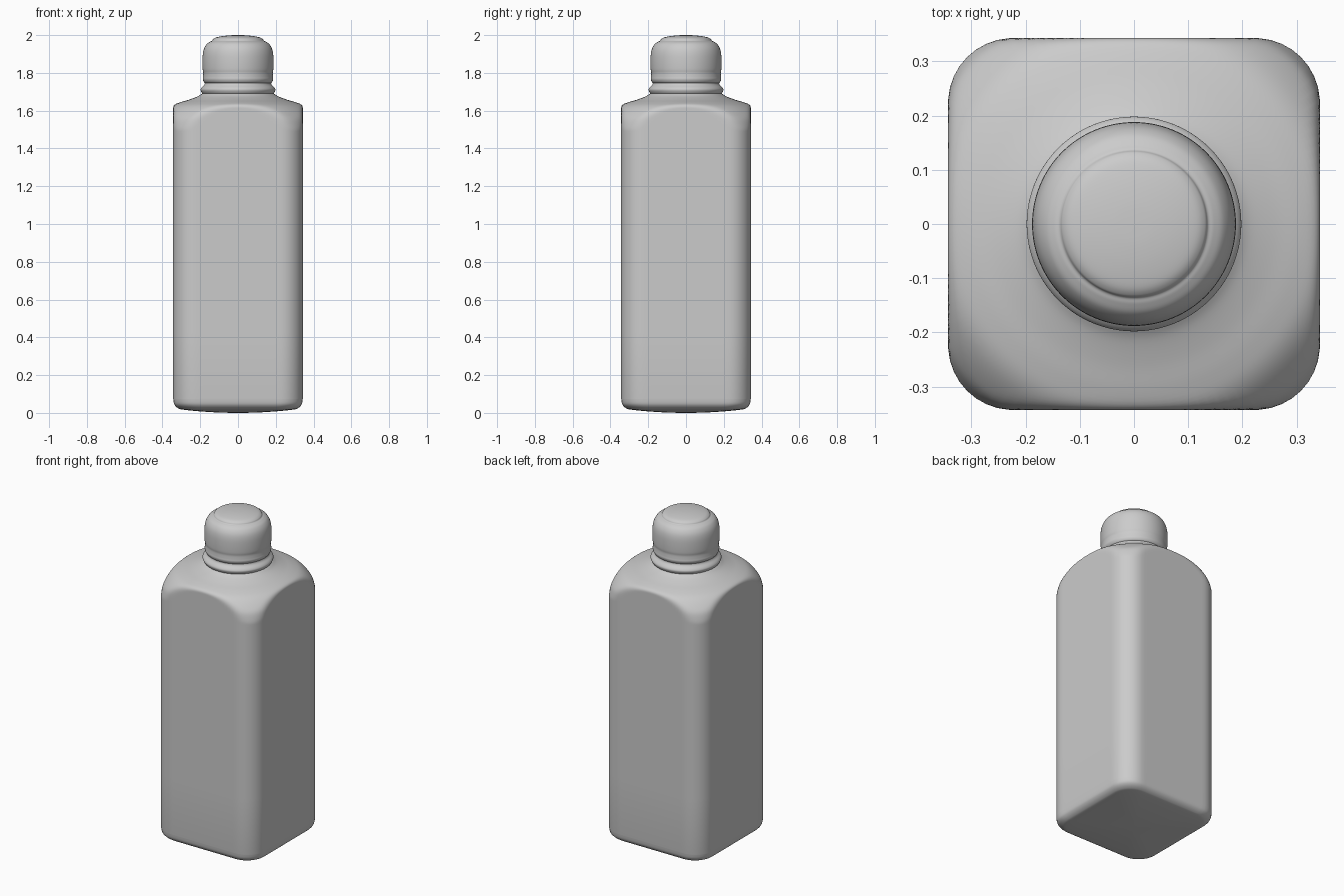
import bpy, bmesh, math

if "Cube" in bpy.data.objects:
    bpy.data.objects.remove(bpy.data.objects["Cube"])

SEG = 128
HALF, CORNER = 0.343, 0.12


def square_radius(a, h, c):
    """Polar radius of a rounded square."""
    m, n = sorted((abs(math.cos(a)), abs(math.sin(a))), reverse=True)
    r = h / m
    k = h - c
    if r * n > k:
        s = k * (m + n)
        r = s + math.sqrt(max(s * s - 2 * k * k + c * c, 0))
    return r


def soft_min(a, b, w):
    t = max(w - abs(a - b), 0) / w
    return min(a, b) - t * t * w / 4


def spline(pts, steps=5):
    """Catmull-Rom curve through profile points."""
    out = []
    for i in range(len(pts) - 1):
        p = [pts[max(i - 1, 0)], pts[i], pts[i + 1], pts[min(i + 2, len(pts) - 1)]]
        for s in range(steps):
            t = s / steps
            out.append(tuple(0.5 * (2 * b + (c - a) * t + (2 * a - 5 * b + 4 * c - d) * t * t
                                    + (3 * b - a - 3 * c + d) * t ** 3)
                             for a, b, c, d in zip(*p)))
    return out + [pts[-1]]


def skin(name, rings, angle):
    """Loft rings (radius function, z) and close both ends."""
    bm = bmesh.new()
    loops = []
    for fn, z in rings:
        loop = []
        for i in range(SEG):
            a = 2 * math.pi * i / SEG
            r = fn(a)
            loop.append(bm.verts.new((r * math.cos(a), r * math.sin(a), z)))
        loops.append(loop)
    for lo, hi in zip(loops, loops[1:]):
        for i in range(SEG):
            j = (i + 1) % SEG
            bm.faces.new((lo[i], lo[j], hi[j], hi[i]))
    bm.faces.new(loops[0][::-1])
    bm.faces.new(loops[-1])
    me = bpy.data.meshes.new(name)
    bm.to_mesh(me)
    bm.free()
    ob = bpy.data.objects.new(name, me)
    bpy.context.collection.objects.link(ob)
    bpy.context.view_layer.objects.active = ob
    ob.select_set(True)
    bpy.ops.object.shade_smooth_by_angle(angle=math.radians(angle))
    ob.select_set(False)


def lathe(name, pts, angle=50):
    skin(name, [(lambda a, r=r: r, z) for r, z in spline(pts)], angle)


# Bottle body: slightly convex base, straight sides, shoulder cut by a round dome
rings = []
for h, z in spline([(0.01, 0.0), (0.1, 0.002), (0.2, 0.008), (0.29, 0.017),
                    (0.318, 0.025), (0.337, 0.045), (HALF, 0.075)]):
    c = CORNER * min(1, h / HALF)
    rings.append((lambda a, h=h, c=c: square_radius(a, h, c), z))
for i in range(1, 5):
    rings.append((lambda a: square_radius(a, HALF, CORNER), 0.075 + i * 0.35))
dome = [(0.46, 1.49), (0.44, 1.52), (0.418, 1.56), (0.385, 1.60), (0.352, 1.626),
        (0.31, 1.643), (0.26, 1.658), (0.215, 1.675), (0.19, 1.69), (0.17, 1.70)]
for R, z in spline(dome):
    rings.append((lambda a, R=R: soft_min(square_radius(a, HALF, CORNER), R, 0.025), z))
skin("bottle_body", rings, 60)

# Neck with its collar ring
lathe("neck", [(0.175, 1.66), (0.183, 1.685), (0.192, 1.695), (0.198, 1.71),
               (0.193, 1.722), (0.178, 1.738), (0.175, 1.755), (0.17, 1.80)])

# Cap with lower rim and raised crown
lathe("cap", [(0.165, 1.742), (0.179, 1.75), (0.186, 1.765), (0.185, 1.78), (0.184, 1.80),
              (0.187, 1.82), (0.188, 1.86), (0.186, 1.90), (0.179, 1.93),
              (0.165, 1.953), (0.148, 1.965), (0.137, 1.97), (0.131, 1.979),
              (0.115, 1.988), (0.08, 1.995), (0.04, 1.999), (0.003, 2.0)])
